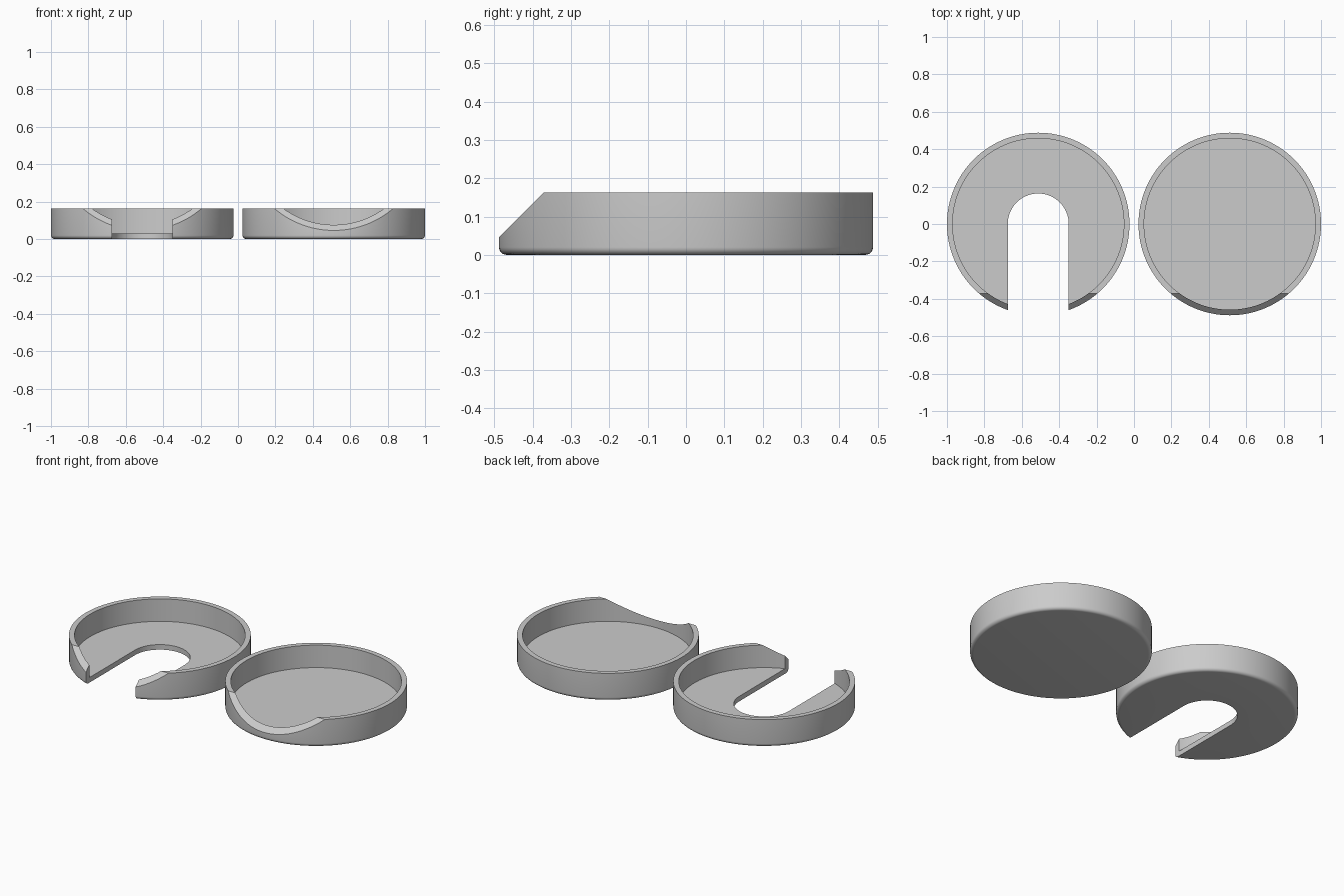
import bpy, bmesh, math
from mathutils import Vector, Matrix

cube = bpy.data.objects.get("Cube")
if cube:
    bpy.data.objects.remove(cube, do_unlink=True)

R, H = 0.488, 0.163          # outer radius, height
WALL, FLOOR, ROUND = 0.03, 0.03, 0.02
SLOT = 0.163                 # half width of the slot
OFFSET = 0.512               # dish centre from x = 0
SEGMENTS = 128

grey = bpy.data.materials.new("light_grey")
grey.use_nodes = True
colour = (0.6, 0.6, 0.6, 1)
grey.diffuse_color = colour
grey.node_tree.nodes["Principled BSDF"].inputs["Base Color"].default_value = colour


def make_object(name, bm):
    bmesh.ops.recalc_face_normals(bm, faces=bm.faces)
    mesh = bpy.data.meshes.new(name)
    bm.to_mesh(mesh)
    bm.free()
    obj = bpy.data.objects.new(name, mesh)
    bpy.context.collection.objects.link(obj)
    return obj


def prism(name, points, direction):
    """Closed outline extruded along a direction."""
    bm = bmesh.new()
    face = bm.faces.new([bm.verts.new(p) for p in points])
    ext = bmesh.ops.extrude_face_region(bm, geom=[face], use_keep_orig=True)
    verts = [g for g in ext["geom"] if isinstance(g, bmesh.types.BMVert)]
    bmesh.ops.translate(bm, verts=verts, vec=direction)
    obj = make_object(name, bm)
    obj.hide_render = True
    return obj


def dish(name):
    """Lathed shallow dish with a rounded bottom edge."""
    profile = [(0, 0)]
    for i in range(7):
        a = math.pi / 2 * i / 6
        profile.append((R - ROUND + ROUND * math.sin(a), ROUND - ROUND * math.cos(a)))
    profile += [(R, H), (R - WALL, H), (R - WALL, FLOOR), (0, FLOOR)]
    bm = bmesh.new()
    verts = [bm.verts.new((r, 0, z)) for r, z in profile]
    edges = [bm.edges.new(pair) for pair in zip(verts, verts[1:])]
    bmesh.ops.spin(bm, geom=verts + edges, cent=(0, 0, 0), axis=(0, 0, 1),
                   angle=2 * math.pi, steps=SEGMENTS, use_merge=True)
    bmesh.ops.remove_doubles(bm, verts=bm.verts, dist=1e-5)
    return make_object(name, bm)


def finish(obj, cutters, x):
    """Apply the cuts, shade and place the dish."""
    for cutter in cutters:
        mod = obj.modifiers.new("cut", "BOOLEAN")
        mod.operation, mod.solver, mod.object = "DIFFERENCE", "EXACT", cutter
    graph = bpy.context.evaluated_depsgraph_get()
    mesh = bpy.data.meshes.new_from_object(obj.evaluated_get(graph))
    obj.modifiers.clear()
    obj.data = mesh
    mesh.materials.clear()
    mesh.materials.append(grey)
    mesh.transform(Matrix.Translation((x, 0, 0)))
    bpy.ops.object.select_all(action="DESELECT")
    obj.select_set(True)
    bpy.context.view_layer.objects.active = obj
    bpy.ops.object.shade_smooth_by_angle(angle=math.radians(30))


# Wedge that slopes the front of the rim at 45 degrees
low = 0.046
rise = 0.3
wedge = prism("rim_cutter", [(-1, -R - 0.04, low - 0.04), (-1, -R + rise, low + rise),
                             (-1, -R - 0.04, low + rise)], Vector((2, 0, 0)))

# Round-ended slot open to the front
arc = [(SLOT * math.cos(math.pi * i / 48), SLOT * math.sin(math.pi * i / 48), -0.1)
       for i in range(49)]
slot = prism("slot_cutter", arc + [(-SLOT, -1, -0.1), (SLOT, -1, -0.1)], Vector((0, 0, 0.5)))

finish(dish("plain_dish"), [wedge], OFFSET)
finish(dish("slotted_dish"), [wedge, slot], -OFFSET)

for cutter in (wedge, slot):
    bpy.data.objects.remove(cutter, do_unlink=True)
